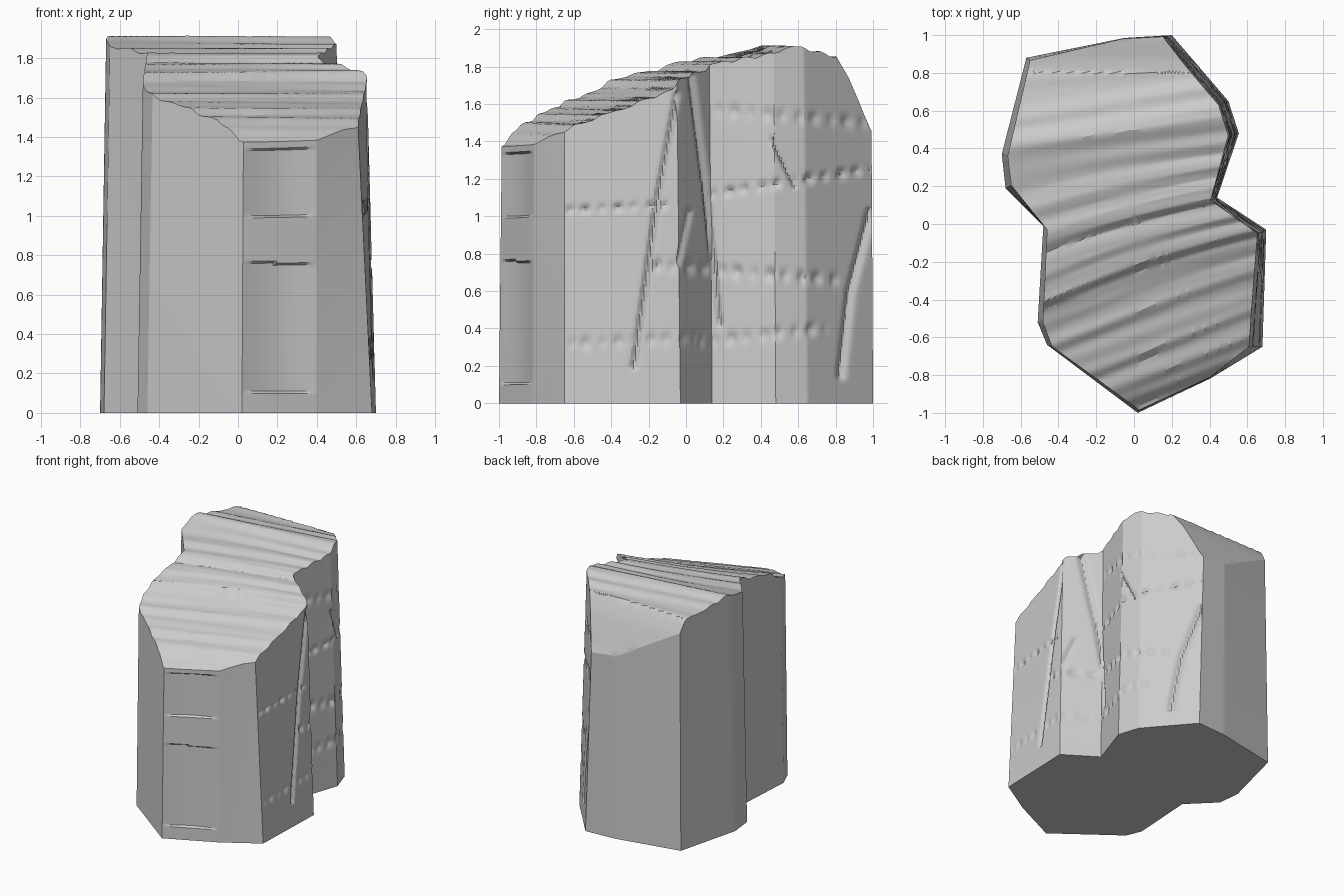
import bpy, bmesh, math
from mathutils import Vector

if "Cube" in bpy.data.objects:
    bpy.data.objects.remove(bpy.data.objects["Cube"])

# Outline corners, counter-clockwise: base x, base y, top x, top y
OUTLINE = [
    (.02, -1, .03, -.98), (.40, -.82, .40, -.81), (.68, -.65, .59, -.65),
    (.70, -.03, .65, -.05), (.44, .14, .405, .125), (.555, .48, .50, .47),
    (.50, .65, .45, .63), (.20, 1, .14, .99), (-.05, .985, -.06, .98),
    (-.57, .88, -.55, .865), (-.70, .37, -.67, .36), (-.68, .19, -.65, .205),
    (-.48, -.01, -.46, -.03), (-.51, -.52, -.48, -.52), (-.46, -.64, -.43, -.65)]

# Stepped profile of the top, running front to back
STEPS = [
    (-1.05, 1.35), (-.97, 1.385), (-.92, 1.44), (-.88, 1.46), (-.84, 1.49), (-.74, 1.51),
    (-.70, 1.545), (-.60, 1.57), (-.52, 1.585), (-.47, 1.62), (-.38, 1.635), (-.34, 1.655),
    (-.26, 1.68), (-.22, 1.73), (-.14, 1.745), (-.10, 1.77), (0, 1.775), (.04, 1.81),
    (.10, 1.83), (.16, 1.825), (.22, 1.85), (.30, 1.845), (.36, 1.87), (.42, 1.88),
    (.50, 1.91), (.55, 1.905), (.60, 1.88), (.66, 1.885), (.72, 1.855), (.80, 1.85), (1.2, 1.85)]
BACK_SLOPE = [(-2, 2), (.70, 1.95), (.80, 1.86), (.87, 1.74), (.93, 1.60), (.97, 1.50), (1.0, 1.44)]

# Right-hand cracks in side view: y0, z0, y1, z1, width, depth, dotted
CRACKS = [
    (-.28, .20, -.16, 1.05, .016, .022, 0), (-.16, 1.05, -.05, 1.65, .016, .022, 0),
    (.03, 1.75, .10, 1.20, .016, .022, 0), (.10, 1.20, .18, .42, .014, .02, 0),
    (.83, .15, .88, .60, .02, .025, 0), (.88, .60, .99, 1.02, .02, .025, 0),
    (.46, 1.41, .58, 1.16, .012, .02, 0), (-.04, .75, .02, 1.02, .014, .015, 0),
    (-.70, 1.03, -.12, 1.06, .02, .018, 1), (.14, 1.12, .98, 1.25, .022, .02, 1),
    (-.15, .74, .80, .66, .03, .018, 1), (-.60, .32, .03, .35, .03, .012, 1),
    (.10, .33, .72, .40, .03, .014, 1), (.15, 1.57, .95, 1.50, .03, .012, 1)]


def interp(table, v):
    for (a, p), (b, q) in zip(table, table[1:]):
        if v <= b:
            return p + (q - p) * max(0, (v - a) / (b - a))
    return table[-1][1]


def height(x, y):
    k = .4 - .25 * min(1, max(0, (y + .4) / .8))
    v = y - k * x
    ripple = .004 * math.sin(v * 41 + x) * math.sin(v * 17 + x * 2)
    return min(interp(STEPS, v) + ripple, interp(BACK_SLOPE, y))


def crack_depth(y, z):
    total = 0
    for y0, z0, y1, z1, w, d, dotted in CRACKS:
        dy, dz = y1 - y0, z1 - z0
        s = min(1, max(0, ((y - y0) * dy + (z - z0) * dz) / (dy * dy + dz * dz)))
        r = math.hypot(y - y0 - s * dy, z - z0 - s * dz)
        if r < 2.5 * w:
            m = max(0, .4 + .5 * math.sin(y * 73 + z0 * 9) + .3 * math.sin(y * 31)) if dotted else 1
            total = max(total, d * m * math.exp(-(r / w) ** 2))
    return total


# Resample the outline at an even spacing, keeping corners
columns = []
for e, a in enumerate(OUTLINE):
    b = OUTLINE[(e + 1) % len(OUTLINE)]
    dx, dy = b[0] - a[0], b[1] - a[1]
    length = math.hypot(dx, dy)
    n = max(2, round(length / (.012 if e < 8 else .025)))
    for i in range(n):
        f = i / n
        p = [a[j] + (b[j] - a[j]) * f for j in range(4)]
        columns.append((e, f, p, Vector((dy, -dx, 0)) / length))

NZ, NR = 125, 50
bm = bmesh.new()
walls, caps = [], []
centre = bm.verts.new((0, .05, height(0, .05)))
for e, f, (bx, by, tx, ty), normal in columns:
    # Fractured walls
    top = 1.7
    for _ in range(4):
        t = top / 1.85
        x, y = bx + (tx - bx) * t, by + (ty - by) * t
        top = height(x, y)
    col = []
    for i in range(NZ + 1):
        z = top * i / NZ
        t = z / 1.85
        p = Vector((bx + (tx - bx) * t, by + (ty - by) * t, z))
        if 0 < i < NZ:
            if 2 <= e <= 6:
                p -= normal * crack_depth(p.y, z)
            elif e == 0 and (.1 < z < .76 or 1.0 < z < 1.34):
                p -= normal * .02 * math.sin(math.pi * f)
        col.append(bm.verts.new(p))
    walls.append(col)
    # Spokes of the stepped top
    edge, spoke = col[-1].co, [col[-1]]
    for r in range(1, NR):
        q = edge.lerp(Vector((0, .05, 0)), r / NR)
        spoke.append(bm.verts.new((q.x, q.y, height(q.x, q.y))))
    caps.append(spoke)

for i in range(len(columns)):
    j = (i + 1) % len(columns)
    for strip in (walls, caps):
        for k in range(len(strip[i]) - 1):
            bm.faces.new((strip[i][k], strip[j][k], strip[j][k + 1], strip[i][k + 1]))
    bm.faces.new((caps[i][-1], caps[j][-1], centre))
# Flat base
bm.faces.new([c[0] for c in reversed(walls)])

mesh = bpy.data.meshes.new("rock_column")
bm.to_mesh(mesh)
bm.free()
rock = bpy.data.objects.new("rock_column", mesh)
bpy.context.collection.objects.link(rock)
bpy.context.view_layer.objects.active = rock
rock.select_set(True)
bpy.ops.object.shade_smooth_by_angle(angle=math.radians(25))
